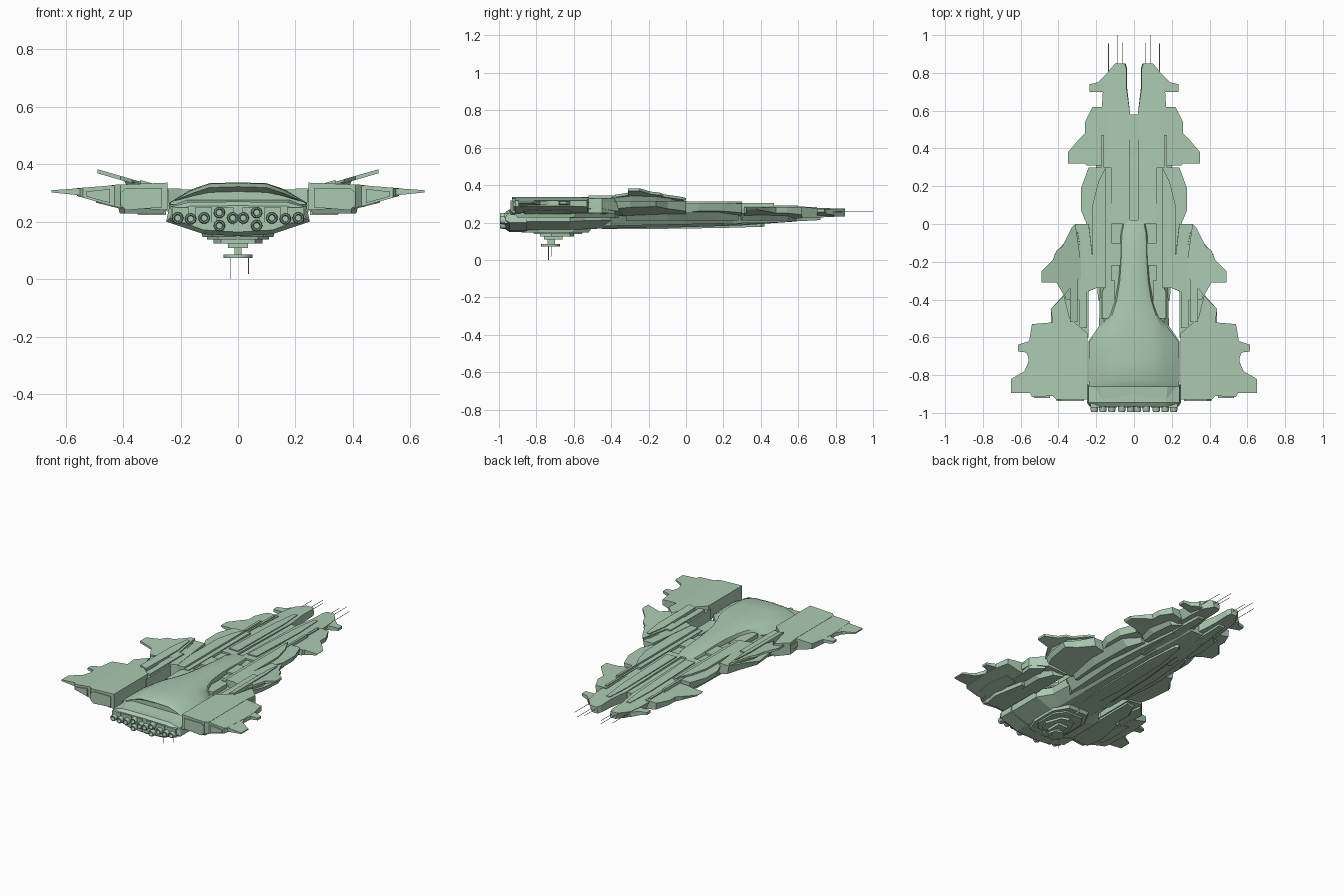
import bpy, bmesh, math
from mathutils import Matrix, Vector

if "Cube" in bpy.data.objects:
    bpy.data.objects.remove(bpy.data.objects["Cube"])

paint = bpy.data.materials.new("pale green hull")
paint.diffuse_color = (0.41, 0.59, 0.44, 1)
paint.use_nodes = True
paint.node_tree.nodes["Principled BSDF"].inputs["Base Color"].default_value = paint.diffuse_color


def finish(name, bm, smooth=None):
    bmesh.ops.recalc_face_normals(bm, faces=bm.faces[:])
    me = bpy.data.meshes.new(name)
    bm.to_mesh(me)
    bm.free()
    me.materials.append(paint)
    ob = bpy.data.objects.new(name, me)
    bpy.context.collection.objects.link(ob)
    if smooth:
        bpy.context.view_layer.objects.active = ob
        ob.select_set(True)
        bpy.ops.object.shade_smooth_by_angle(angle=math.radians(smooth))
        ob.select_set(False)
    return ob


def slab(name, pts, bot, top, sides=(1, -1), low=1.0, high=1.0, under=1.0):
    """Plan outline raised between two heights; low/high shrink the end outlines,
    under pulls the bottom outline inboard."""
    fb = bot if callable(bot) else lambda x, y: bot
    ft = top if callable(top) else lambda x, y: top
    x0 = min(p[0] for p in pts)
    cx = (x0 + max(p[0] for p in pts)) / 2
    cy = (min(p[1] for p in pts) + max(p[1] for p in pts)) / 2
    bm = bmesh.new()
    for s in sides:
        rings = []
        for f, k, u in ((fb, low, under), (ft, high, 1)):
            q = [(cx + (x - cx) * k, cy + (y - cy) * k) for x, y in pts]
            q = [(x0 + (x - x0) * u, y) for x, y in q]
            rings.append([bm.verts.new((s * x, y, f(x, y))) for x, y in q])
        a, b = rings
        bm.faces.new(a)
        bm.faces.new(b)
        for i in range(len(a)):
            j = (i + 1) % len(a)
            bm.faces.new((a[i], a[j], b[j], b[i]))
    return finish(name, bm)


def box(name, x0, x1, y0, y1, z0, z1, **kw):
    return slab(name, [(x0, y0), (x1, y0), (x1, y1), (x0, y1)], z0, z1, **kw)


def loft(name, stations, smooth=None):
    """Symmetric hull: each station is y and a half profile of (x, z), top to bottom."""
    bm = bmesh.new()
    rings = []
    for y, half in stations:
        ring = half + [(-x, z) for x, z in reversed(half) if x > 1e-6]
        rings.append([bm.verts.new((x, y, z)) for x, z in ring])
    n = len(rings[0])
    for a, b in zip(rings, rings[1:]):
        for i in range(n):
            j = (i + 1) % n
            bm.faces.new((a[i], a[j], b[j], b[i]))
    bm.faces.new(rings[0])
    bm.faces.new(rings[-1])
    return finish(name, bm, smooth)


def rods(name, places, r, axis='Y', seg=6):
    """Cylinders given as (x, y, z, length), centred on the point."""
    bm = bmesh.new()
    rot = Matrix.Rotation(math.pi / 2, 4, 'X') if axis == 'Y' else Matrix()
    for x, y, z, l in places:
        bmesh.ops.create_cone(bm, cap_ends=True, segments=seg, radius1=r, radius2=r,
                              depth=l, matrix=Matrix.Translation((x, y, z)) @ rot)
    return finish(name, bm, 40)


# main hull and keel
hull = [(-.93, .17, .22, .23, .11, .165, .268), (-.84, .18, .24, .24, .12, .16, .275),
        (-.62, .18, .24, .24, .12, .16, .28), (-.54, .16, .185, .18, .11, .165, .28),
        (-.34, .16, .18, .165, .10, .17, .285), (0, .15, .17, .15, .09, .175, .285),
        (.3, .13, .15, .135, .07, .185, .28), (.58, .10, .12, .11, .04, .205, .265)]
loft("main_hull", [(y, [(0, zt), (a, zt), (b, zt - .025), (c, zb + .045), (d, zb), (0, zb)])
                   for y, a, b, c, d, zb, zt in hull])
slab("belly_plate", [(0, -.9), (.09, -.88), (.13, -.78), (.13, -.6), (.07, -.5), (0, -.5)],
     .147, .175, low=.9)
slab("belly_keel", [(0, -.45), (.04, -.42), (.06, -.2), (.05, .2), (.02, .4), (0, .42)],
     lambda x, y: .165 + .03 * max(y, 0), .2, under=.85)
slab("belly_side_strake", [(.1, -.5), (.19, -.4), (.215, 0), (.18, .25), (.13, .5), (.1, .5)],
     lambda x, y: .19 + .02 * y, .25, under=.55)

# raised dome, overhanging aft, running forward into a narrow spine
dome = [(-.835, .10, .155, .235, .26, .305), (-.862, .10, .155, .235, .258, .322),
        (-.83, .10, .16, .24, .258, .335), (-.72, .10, .165, .24, .258, .337),
        (-.62, .10, .165, .235, .26, .337), (-.55, .09, .145, .18, .265, .336),
        (-.48, .075, .115, .135, .27, .335), (-.40, .06, .09, .10, .275, .332),
        (-.30, .05, .075, .082, .28, .328), (-.2, .045, .068, .074, .28, .322),
        (-.05, .04, .064, .07, .28, .312), (.02, .035, .05, .055, .28, .298)]
loft("dome_spine", [(y, [(0, zt), (a, zt - .003), (m, zt - .33 * (zt - zb)), (w, zb + .008), (w, zb), (0, zb)])
                    for y, a, m, w, zb, zt in dome], 30)
box("spine_collar", .07, .15, -.22, -.1, .27, .298)
slab("dome_shoulder", [(.1, -.5), (.17, -.5), (.17, -.36), (.14, -.3), (.1, -.3)], .27, .297)

# forked bow
slab("bow_prong", [(.02, 0), (.17, 0), (.17, .62), (.165, .7), (.15, .79), (.1, .85), (.05, .85),
                   (.04, .82), (.04, .72), (.02, .58)],
     lambda x, y: .195 + .045 * y, lambda x, y: .297 - .027 * y, under=.82)
slab("bow_prong_ridge", [(.035, .05), (.10, .05), (.10, .5), (.085, .7), (.06, .7), (.045, .55)],
     .26, lambda x, y: .304 - .031 * y)
slab("bow_prong_keel", [(.05, .2), (.13, .2), (.13, .55), (.11, .72), (.06, .72)],
     lambda x, y: .187 + .05 * (y - .2), .25, under=.8)
slab("bow_fin", [(.13, .7), (.235, .7), (.235, .74), (.19, .75), (.15, .79), (.13, .79)],
     lambda x, y: .235 + .2 * (x - .13), .272)
box("bow_deck", 0, .03, .02, .58, .24, .277)

# forward wings
slab("forward_wing", [(.14, .31), (.25, .31), (.26, .32), (.35, .32), (.35, .38), (.29, .45),
                      (.26, .48), (.26, .54), (.22, .62), (.14, .62)],
     lambda x, y: .225 + .22 * (x - .14), lambda x, y: .286 - .03 * (x - .15), under=.95)
slab("forward_wing_under", [(.1, .28), (.2, .3), (.22, .4), (.2, .55), (.1, .6)], .212, .25, under=.7)
box("forward_wing_rib", .15, .165, .3, .6, .27, .292)

# midship flank blocks
slab("flank_block", [(.12, -.34), (.24, -.34), (.25, 0), (.28, .07), (.28, .19), (.24, .3), (.12, .3)],
     lambda x, y: .225 + .25 * (x - .12), .302, under=.9)
slab("flank_lower", [(.12, -.3), (.22, -.32), (.25, -.1), (.24, .18), (.19, .28), (.12, .28)],
     .21, .255, under=.7)
slab("flank_deck", [(.15, -.34), (.22, -.34), (.22, .1), (.19, .22), (.15, .3)], .29, .313)
box("flank_rib", .16, .175, -.1, .47, .28, .305)

# raised midship wings and their pods
slab("mid_wing_root", [(.2, -.34), (.36, -.4), (.40, -.3), (.42, -.16), (.37, -.1), (.31, 0), (.24, 0)],
     lambda x, y: .235 + .25 * (x - .2), .315, under=.92)
slope = lambda x, y: .322 + .29 * (x - .28)
slab("raised_fin", [(.27, -.28), (.31, 0), (.33, -.02), (.38, -.12), (.41, -.14), (.43, -.19),
                    (.49, -.25), (.49, -.31), (.41, -.31), (.37, -.38), (.31, -.3)],
     lambda x, y: slope(x, y) - .014, slope)
slab("fin_support", [(.27, -.4), (.36, -.4), (.40, -.29), (.39, -.16), (.35, -.08), (.3, -.04), (.27, -.2)],
     .30, lambda x, y: slope(x, y) - .008, under=.8)
slab("fin_pod", [(.30, -.52), (.34, -.52), (.34, -.2), (.325, -.06), (.31, -.06), (.295, -.2)],
     .30, lambda x, y: slope(x, y) + .006)
slab("wing_link", [(.24, -.6), (.44, -.6), (.44, -.45), (.36, -.36), (.24, -.34)],
     lambda x, y: .235 + .2 * (x - .24), .31)
box("wing_link_deck", .25, .29, -.55, -.2, .29, .322)
slab("wing_link_under", [(.25, -.62), (.38, -.62), (.38, -.47), (.33, -.38), (.25, -.36)],
     .224, .265, under=.75)

# rear wings
slab("rear_wing_block", [(.245, -.93), (.41, -.93), (.43, -.91), (.43, -.53), (.44, -.45),
                         (.37, -.38), (.34, -.5), (.245, -.58)],
     lambda x, y: .24 + .06 * (x - .245), lambda x, y: .336 - .04 * (x - .245))
slab("rear_wing_belly", [(.25, -.92), (.4, -.92), (.42, -.8), (.38, -.58), (.25, -.58)],
     .228, .26, low=.9)
slab("rear_wing_middle", [(.42, -.91), (.54, -.915), (.55, -.895), (.56, -.7), (.555, -.62),
                          (.54, -.53), (.42, -.52)],
     lambda x, y: .25 + .28 * (x - .42), lambda x, y: .328 - .08 * (x - .42))
slab("rear_wing_tip", [(.53, -.895), (.65, -.895), (.65, -.82), (.58, -.78), (.555, -.72),
                       (.57, -.68), (.615, -.675), (.615, -.64), (.555, -.62), (.53, -.6)],
     lambda x, y: .29 + .1 * (x - .53), lambda x, y: .318 - .07 * (x - .53))
slab("rear_wing_underplate", [(.4, -.88), (.48, -.88), (.5, -.78), (.48, -.6), (.4, -.6)],
     lambda x, y: .243 + .25 * (x - .4), .285, low=.88)


# framed panels at the back of the rear wings
def panel(name, pts, y):
    bm = bmesh.new()
    for s in (1, -1):
        f = bm.faces.new([bm.verts.new((s * x, y, z)) for x, z in pts])
        for v in bmesh.ops.extrude_face_region(bm, geom=[f])["geom"]:
            if isinstance(v, bmesh.types.BMVert):
                v.co += Vector((0, .03, 0))
    finish(name, bm)


panel("rear_inner_panel", [(.265, .25), (.39, .24), (.41, .26), (.41, .30), (.39, .318), (.265, .318)], -.937)
panel("rear_outer_panel", [(.445, .265), (.53, .288), (.53, .305), (.445, .314)], -.922)

# engine cluster: chamfered block, nozzle rows and cowls
loft("engine_block", [(y, [(0, .27 - d), (.17, .268 - d), (.24 - d, .25 - d), (.25 - d, .2 + d),
                           (.12, .157 + d), (0, .15 + d)])
                      for y, d in ((-.965, .014), (-.945, 0), (-.85, 0))])
spots = [(.018, .213), (.065, .232), (.065, .186), (.118, .213), (.165, .21), (.21, .213)]
bm = bmesh.new()
for x, z in [(s * x, z) for x, z in spots for s in (1, -1)]:
    prof = [(.02, -.93), (.02, -.985), (.017, -.995), (.013, -.995), (.010, -.97)]
    rings = [[bm.verts.new((x + r * math.cos(k * math.pi / 8), y, z + r * math.sin(k * math.pi / 8)))
              for k in range(16)] for r, y in prof]
    for a, b in zip(rings, rings[1:]):
        for i in range(16):
            bm.faces.new((a[i], a[i - 1], b[i - 1], b[i]))
    bm.faces.new(rings[-1])
    bm.faces.new(rings[0])
finish("engine_nozzles", bm, 35)
for i, (x, z) in enumerate(((.045, .168), (.12, .185), (.2, .195))):
    box("engine_cowl_%d" % i, x - .032, x + .032, -.975, -.87, z, .25, high=.94, low=.9)

# ventral tower
slab("tower_base", [(0, -.82), (.07, -.82), (.11, -.76), (.11, -.62), (.06, -.55), (0, -.55)],
     .138, .16, low=.95)
slab("tower_step", [(0, -.78), (.06, -.78), (.085, -.72), (.05, -.62), (0, -.6)], .124, .14)
box("tower_neck", 0, .035, -.76, -.66, .108, .126)
box("tower_stem", 0, .013, -.74, -.70, .08, .11)
rods("tower_disc", [(0, -.725, .079, .012)], .05, 'Z', 12)
rods("tower_masts", [(-.025, -.735, .038, .076), (.037, -.72, .048, .06)], .0016, 'Z')

# bow antennas
rods("bow_antennas", [(s * x, (.7 + e) / 2, .258, e - .7)
                      for x, e in ((.085, 1.0), (.06, .96), (.135, .955)) for s in (1, -1)], .0016)
